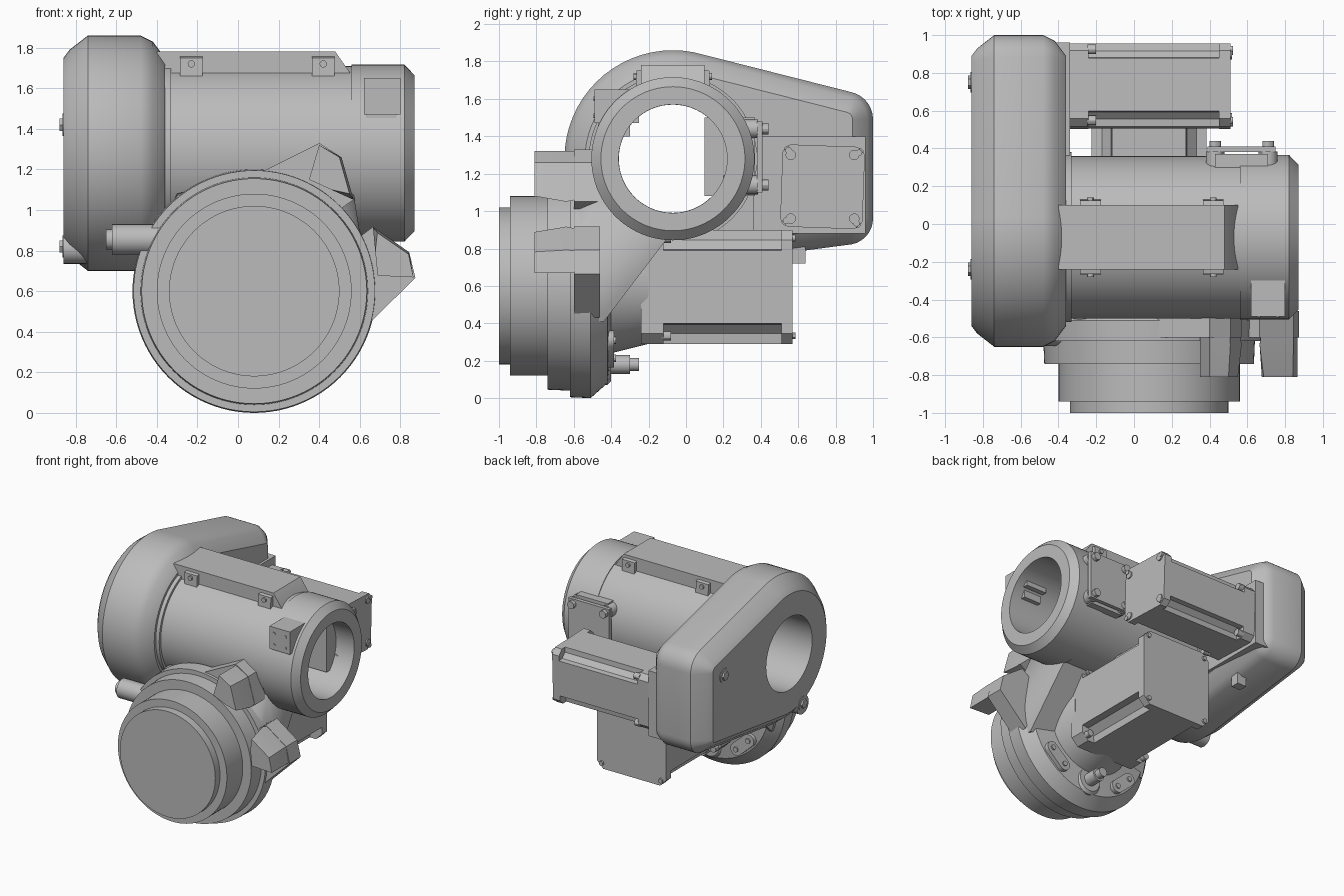
import bpy, bmesh
from math import sin, cos, pi, radians, atan2, hypot
from mathutils import Matrix, Vector

if "Cube" in bpy.data.objects:
    bpy.data.objects.remove(bpy.data.objects["Cube"])

grey = bpy.data.materials.new("cast grey")
grey.use_nodes = True
grey.diffuse_color = (0.5, 0.5, 0.5, 1)
grey.node_tree.nodes["Principled BSDF"].inputs["Base Color"].default_value = (0.5, 0.5, 0.5, 1)
parts = []


def finish(name, bm):
    bmesh.ops.recalc_face_normals(bm, faces=bm.faces)
    mesh = bpy.data.meshes.new(name)
    bm.to_mesh(mesh)
    bm.free()
    mesh.materials.append(grey)
    ob = bpy.data.objects.new(name, mesh)
    bpy.context.collection.objects.link(ob)
    parts.append(ob)
    return ob


def place(axis, a, u, v):
    return Vector((a, u, v)) if axis == "x" else Vector((u, a, v))


def lathe(name, axis, centre, profile, closed=False, n=64):
    """Revolve (along, radius) points round an x or y axis."""
    bm = bmesh.new()
    rings = []
    for a, r in profile:
        rings.append([bm.verts.new(place(axis, a, centre[0] + r * cos(2 * pi * i / n),
                                         centre[1] + r * sin(2 * pi * i / n))) for i in range(n)])
    pairs = list(zip(rings, rings[1:]))
    if closed:
        pairs.append((rings[-1], rings[0]))
    else:
        bm.faces.new(rings[0])
        bm.faces.new(rings[-1])
    for p, q in pairs:
        for i in range(n):
            j = (i + 1) % n
            bm.faces.new((p[i], p[j], q[j], q[i]))
    return finish(name, bm)


def hull(name, points):
    bm = bmesh.new()
    for p in points:
        bm.verts.new(p)
    out = bmesh.ops.convex_hull(bm, input=bm.verts)
    spare = {g for g in out["geom_interior"] + out["geom_unused"] if isinstance(g, bmesh.types.BMVert)}
    bmesh.ops.delete(bm, geom=list(spare), context="VERTS")
    bmesh.ops.dissolve_limit(bm, angle_limit=0.01, verts=bm.verts, edges=bm.edges)
    return finish(name, bm)


def box(name, x, y, z):
    return hull(name, [(i, j, k) for i in x for j in y for k in z])


def disc(axis, a, u, v, r, n=48, start=0, sweep=2 * pi):
    return [place(axis, a, u + r * cos(start + sweep * i / n), v + r * sin(start + sweep * i / n))
            for i in range(n + 1 if sweep < 6 else n)]


def bolt(name, axis, a0, a1, u, v, r=0.03, n=12):
    return lathe(name, axis, (u, v), [(a0, r), (a1, r)], n=n)


def prism(name, axis, a0, a1, centre, corner, tilt=0):
    """Extrude a four-way symmetric outline given by one corner's points."""
    bm = bmesh.new()
    rot = [Matrix.Rotation(k * pi / 2 + tilt, 2) for k in range(4)]
    outline = [m @ Vector(c) + Vector(centre) for m in rot for c in corner]
    ends = [[bm.verts.new(place(axis, a, *p)) for p in outline] for a in (a0, a1)]
    for e in ends:
        bm.faces.new(e)
    for i in range(len(outline)):
        j = (i + 1) % len(outline)
        bm.faces.new((ends[0][i], ends[0][j], ends[1][j], ends[1][i]))
    return finish(name, bm)


def motor(name, axis, start, end, centre, h, tilt=0):
    c = 0.18 * h
    plate = [(h, h - c), (h - c, h)]
    groove = [(h, h - 2 * c), (h - c, h - 1.9 * c), (h - 1.9 * c, h - c), (h - 2 * c, h)]
    prism(name + "_front_flange", axis, start, start + 0.12, centre, plate, tilt)
    prism(name + "_body", axis, start + 0.1, end - 0.05, centre, groove, tilt)
    prism(name + "_end_cap", axis, end - 0.06, end, centre, plate, tilt)
    for su in (-1, 1):
        for sv in (-1, 1):
            p = Matrix.Rotation(tilt, 2) @ Vector((su, sv)) * (h - 0.8 * c)
            u, v = p + Vector(centre)
            bolt(name + "_cap_bolt", axis, end - 0.01, end + 0.015, u, v, 0.018)
            bolt(name + "_flange_bolt", axis, start + 0.11, start + 0.16, u, v, 0.026)


# Hollow main tube
TUBE = (-0.07, 1.28)
lathe("main_tube", "x", TUBE, [(-0.45, 0.29), (-0.45, 0.45), (-0.33, 0.45), (-0.33, 0.43), (0.56, 0.43),
      (0.56, 0.436), (0.82, 0.436), (0.87, 0.385), (0.87, 0.29)], closed=True, n=96)

# Belt cover: rounded, chamfered on both sides, with the tube bore through it
layers = ((-0.86, 0.11), (-0.83, 0.07), (-0.74, 0), (-0.48, 0), (-0.42, 0.03), (-0.36, 0.11))
cover = hull("belt_cover", [p for x, d in layers for y, z, r in
             ((-0.07, 1.28, 0.58), (0.85, 1.49, 0.15), (0.86, 0.96, 0.14))
             for p in disc("x", x, y, z, r - d, 64 if r > 0.5 else 32)])
cutter = lathe("bore_cutter", "x", TUBE, [(-1, 0.289), (0, 0.289)], n=96)
mod = cover.modifiers.new("bore", "BOOLEAN")
mod.object = cutter
mod.operation = "DIFFERENCE"
bpy.context.view_layer.objects.active = cover
bpy.ops.object.modifier_apply(modifier="bore")
parts.remove(cutter)
bpy.data.objects.remove(cutter)
lathe("cover_boss", "x", (-0.24, 0.81), [(-0.86, 0.075), (-0.6, 0.075)], n=32)
for y, z in ((0.75, 1.42), (-0.24, 0.82)):
    bolt("cover_bolt", "x", -0.865, -0.85, y, z, 0.055, 24)
    bolt("cover_bolt_head", "x", -0.88, -0.86, y, z, 0.035, 6)
box("cover_foot", (-0.52, -0.44), (0.57, 0.64), (0.72, 0.84))
lathe("cable_gland", "x", (-0.57, 0.855), [(-0.65, 0.05), (-0.62, 0.05), (-0.62, 0.075), (-0.3, 0.075)], n=32)

# Top rail with bolt pads on both sides
hull("top_rail", [(x, y, z) for y in (-0.24, 0.1)
                  for x, z in ((-0.4, 1.62), (-0.4, 1.78), (0.48, 1.78), (0.55, 1.68), (0.57, 1.62))])
for x in (-0.23, 0.42):
    for y, s in ((-0.24, -1), (0.1, 1)):
        hull("rail_pad", [(x + i * 0.055, y + s * d, z) for i in (-1, 1)
                          for d, z in ((-0.02, 1.76), (0.025, 1.75), (0.03, 1.62), (-0.02, 1.62))])
        bolt("rail_bolt", "y", y + s * 0.02, y + s * 0.04, x, 1.72, 0.018)

# Front sensor block
box("front_block", (0.62, 0.8), (-0.49, -0.25), (1.47, 1.65))
box("front_block_foot", (0.63, 0.78), (-0.47, -0.3), (1.4, 1.48))
for x in (0.66, 0.76):
    for z in (1.51, 1.6):
        bolt("block_screw", "y", -0.495, -0.48, x, z, 0.012)

# Rear terminal pad on the tube
box("rear_pad", (0.43, 0.71), (0.1, 0.37), (1.08, 1.5))
box("rear_plate", (0.39, 0.75), (0.38, 0.41), (1.1, 1.48))
for x in (0.43, 0.71):
    for z in (1.14, 1.44):
        lathe("rear_lug", "y", (x, z), [(0.2, 0.05), (0.385, 0.05)], n=24)
        bolt("rear_bolt", "y", 0.4, 0.44, x, z, 0.03)

# Lower stepped drum
DRUM = (0.08, 0.6)
lathe("lower_drum", "y", DRUM, [(-1, 0.42), (-0.94, 0.42), (-0.94, 0.48), (-0.74, 0.48), (-0.74, 0.555),
      (-0.62, 0.56), (-0.62, 0.595), (-0.51, 0.6), (-0.42, 0.52), (-0.40, 0.36), (-0.2, 0.31)], n=96)

# Neck joining drum and tube
hull("housing_neck", [p for y in (-0.62, -0.44)
                      for p in disc("y", y, *DRUM, 0.56, 48, radians(-20), radians(220))]
     + [(x, y, z) for x in (-0.3, 0.57) for y, z in ((-0.45, 1.08), (-0.08, 0.88), (-0.08, 0.95))])

# Two mirrored gripping lugs on the drum
LUG_BASE = ((0.1, 1.18), (0.4, 1.33), (0.51, 1.26), (0.57, 1.05), (0.35, 0.9))
LUG_TIP = ((0.4, 1.32), (0.5, 1.26), (0.55, 1.08), (0.46, 1.1), (0.35, 1.15))


def flip(p):
    u, v = p[0] - DRUM[0], p[1] - DRUM[1]
    a, r = radians(71) - atan2(v, u), hypot(u, v)
    return DRUM[0] + r * cos(a), DRUM[1] + r * sin(a)


for side, f in (("upper", lambda p: p), ("lower", flip)):
    base, tip = [f(p) for p in LUG_BASE], [f(p) for p in LUG_TIP]
    hull(side + "_lug_base", [(p[0], y, p[1]) for p in base for y in (-0.6, -0.46)])
    hull(side + "_lug_prong", [(p[0], y, p[1]) for p in tip for y in (-0.81, -0.5)]
         + [(p[0], -0.64, p[1]) for p in base[2:4]])

# Drive motors
motor("lower_motor", "y", -0.24, 0.57, (0.08, 0.595), 0.305)
box("motor_mount", (-0.5, -0.34), (0.36, 0.96), (0.88, 1.4))
motor("upper_motor", "x", -0.36, 0.51, (0.73, 1.13), 0.22, radians(-2))
for y in (0.56, 0.9):
    for z in (0.96, 1.3):
        bolt("upper_motor_screw", "x", 0.5, 0.52, y, z, 0.028)

# Cable socket and oval covers on the back of the drum
lathe("cable_socket", "y", (0.08, 0.18), [(-0.5, 0.11), (-0.42, 0.11), (-0.4, 0.09), (-0.4, 0.05),
      (-0.3, 0.05), (-0.3, 0.035), (-0.25, 0.035)], n=32)
for tilt in (-42, 42):
    ends = [radians(-90 + tilt + d) for d in (-9, 9)]
    spots = [(DRUM[0] + 0.46 * cos(a), DRUM[1] + 0.46 * sin(a)) for a in ends]
    hull("oval_cover", [p for s in spots for y in (-0.46, -0.385) for p in disc("y", y, *s, 0.05, 24)])
    for s in spots:
        bolt("oval_cover_screw", "y", -0.39, -0.375, *s, 0.02)

# Smooth round surfaces, keep hard edges
bpy.ops.object.select_all(action="DESELECT")
for ob in parts:
    ob.select_set(True)
bpy.context.view_layer.objects.active = parts[0]
bpy.ops.object.shade_smooth_by_angle(angle=radians(30))
